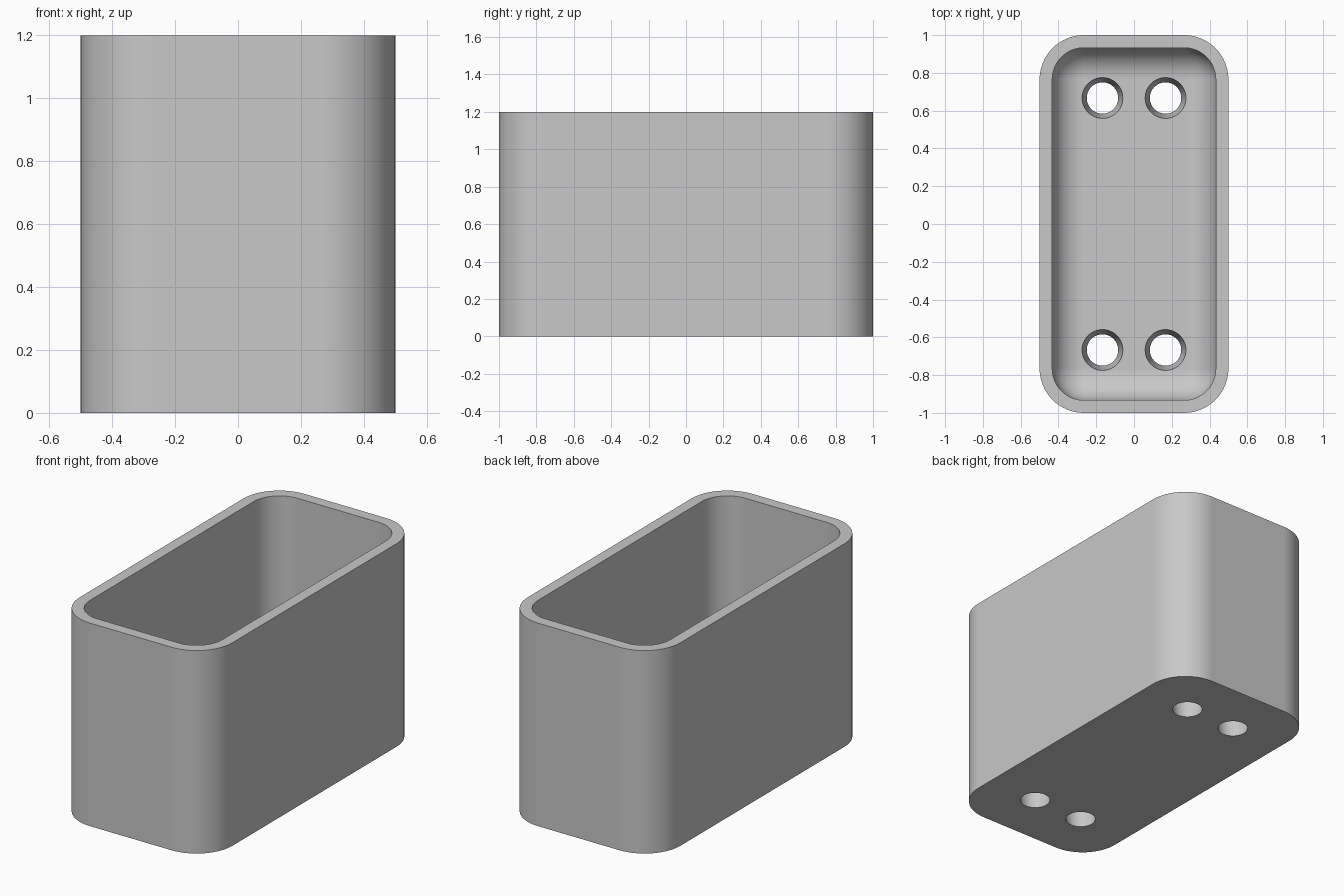
import bpy
import bmesh
from math import cos, sin, pi

if "Cube" in bpy.data.objects:
    bpy.data.objects.remove(bpy.data.objects["Cube"], do_unlink=True)

# Main dimensions
HALF_X, HALF_Y, HEIGHT = 0.5, 1.0, 1.2
WALL, FLOOR = 0.067, 0.167
OUTER_R, FILLET = 0.235, 0.165
HOLE_X, HOLE_Y, HOLE_R, HOLE_TOP_R = 0.167, 0.667, 0.083, 0.108
STEPS = 16

grey = bpy.data.materials.new("plain grey")
grey.use_nodes = True
colour = (0.58, 0.58, 0.58, 1)
grey.diffuse_color = colour
grey.node_tree.nodes["Principled BSDF"].inputs["Base Color"].default_value = colour


def rounded_ring(bm, inset, z):
    """Rounded rectangle of vertices, inset from the outer wall."""
    r = OUTER_R - inset
    cx, cy = HALF_X - OUTER_R, HALF_Y - OUTER_R
    ring = []
    for i, (sx, sy) in enumerate([(1, 1), (-1, 1), (-1, -1), (1, -1)]):
        for k in range(STEPS + 1):
            a = (i + k / STEPS) * pi / 2
            ring.append(bm.verts.new((sx * cx + r * cos(a), sy * cy + r * sin(a), z)))
    return ring


def mesh_object(name, bm):
    bmesh.ops.recalc_face_normals(bm, faces=bm.faces)
    mesh = bpy.data.meshes.new(name)
    bm.to_mesh(mesh)
    bm.free()
    mesh.materials.append(grey)
    obj = bpy.data.objects.new(name, mesh)
    bpy.context.collection.objects.link(obj)
    return obj


# Open box: outer wall, flat rim, inner wall, rounded edge down to the floor
profile = [(0, 0), (0, HEIGHT), (WALL, HEIGHT)]
for k in range(STEPS + 1):
    a = k / STEPS * pi / 2
    profile.append((WALL + FILLET * (1 - cos(a)), FLOOR + FILLET * (1 - sin(a))))
bm = bmesh.new()
rings = [rounded_ring(bm, inset, z) for inset, z in profile]
for low, high in zip(rings, rings[1:]):
    for i in range(len(low)):
        j = (i + 1) % len(low)
        bm.faces.new((low[i], low[j], high[j], high[i]))
bm.faces.new(rings[0])
bm.faces.new(rings[-1])
box = mesh_object("open_box", bm)

# Four tapered holes through the floor
bm = bmesh.new()
over = 0.05
slope = (HOLE_TOP_R - HOLE_R) / FLOOR
for sx in (-1, 1):
    for sy in (-1, 1):
        made = bmesh.ops.create_cone(
            bm, cap_ends=True, segments=48, depth=FLOOR + 2 * over,
            radius1=HOLE_R - slope * over, radius2=HOLE_TOP_R + slope * over)
        bmesh.ops.translate(bm, verts=made["verts"],
                            vec=(sx * HOLE_X, sy * HOLE_Y, FLOOR / 2))
cutter = mesh_object("hole_cutter", bm)
cutter.hide_render = True

cut = box.modifiers.new("holes", "BOOLEAN")
cut.operation = "DIFFERENCE"
cut.solver = "EXACT"
cut.object = cutter
bpy.ops.object.select_all(action="DESELECT")
box.select_set(True)
bpy.context.view_layer.objects.active = box
bpy.ops.object.modifier_apply(modifier=cut.name)
bpy.data.objects.remove(cutter, do_unlink=True)

# Smooth curves with crisp rims, flat faces kept flat
bpy.ops.object.shade_smooth_by_angle(angle=pi / 6)
weighted = box.modifiers.new("weighted_normals", "WEIGHTED_NORMAL")
weighted.keep_sharp = True
